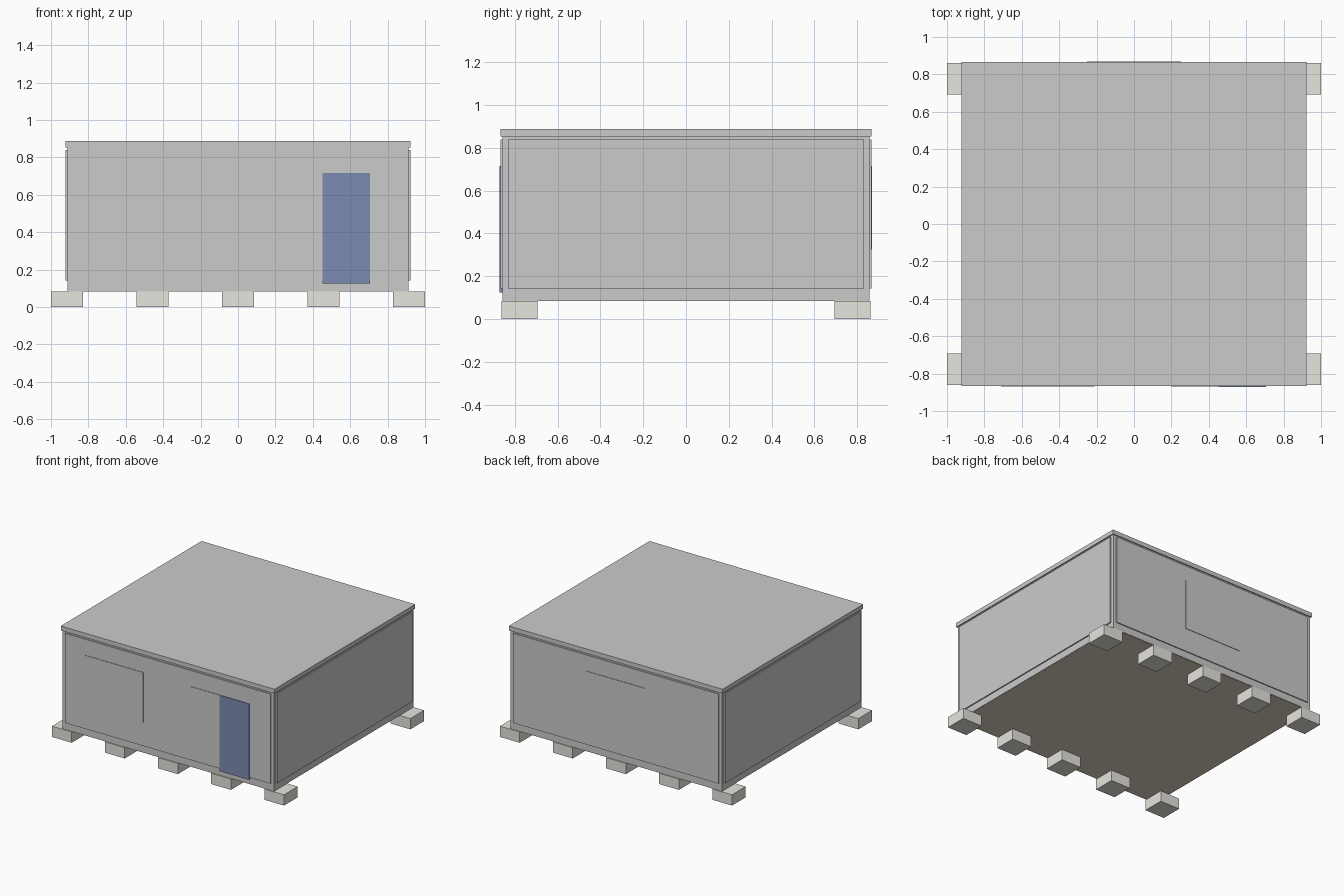
import bpy

if "Cube" in bpy.data.objects:
    bpy.data.objects.remove(bpy.data.objects["Cube"])


def material(name, color):
    m = bpy.data.materials.new(name)
    m.diffuse_color = (*color, 1)
    m.use_nodes = True
    m.node_tree.nodes["Principled BSDF"].inputs["Base Color"].default_value = m.diffuse_color
    return m


def box(name, x, y, z, mat=None):
    """Box given by its (min, max) range on each axis."""
    bpy.ops.mesh.primitive_cube_add(size=1, location=[(a + b) / 2 for a, b in (x, y, z)])
    ob = bpy.context.object
    ob.name = name
    ob.scale = [b - a for a, b in (x, y, z)]
    bpy.ops.object.transform_apply(location=False, rotation=False, scale=True)
    if mat:
        ob.data.materials.append(mat)
    return ob


def span(a, b, sign):
    """Range a..b placed on the positive or negative side of an axis."""
    return tuple(sorted((a * sign, b * sign)))


concrete = material("concrete", (0.8, 0.78, 0.73))
timber = material("timber_floor", (0.75, 0.68, 0.54))
blue = material("door_blue", (0.2, 0.26, 0.44))

FX, FY = 0.912, 0.858          # frame half sizes
PX, PY = 0.921, 0.866          # outer faces of the wall panels
Z0, Z1, Z2, Z3, Z4 = 0.084, 0.142, 0.84, 0.853, 0.887

# Foundation blocks, one row at the front and one at the back
for sy, side in ((-1, "front"), (1, "back")):
    for i in range(5):
        cx = -0.915 + i * 0.4575
        box(f"{side}_block_{i + 1}", (cx - 0.085, cx + 0.085), span(0.693, 0.862, sy), (0, Z0), concrete)

# Floor underside, base frame and roof
box("floor_underside", (-FX + 0.003, FX - 0.003), (-FY + 0.003, FY - 0.003), (Z0, Z0 + 0.004), timber)
box("base_frame", (-FX, FX), (-FY, FY), (Z0 + 0.003, Z1))
box("roof_frame", (-FX, FX), (-FY, FY), (Z2, Z3))
box("roof_slab", (-PX, PX), (-PY, PY), (Z3, Z4))

# Corner posts
for sx, nx in ((-1, "left"), (1, "right")):
    for sy, ny in ((-1, "front"), (1, "back")):
        box(f"{ny}_{nx}_post", span(0.86, FX, sx), span(0.81, FY, sy), (Z1, Z2))

# Wall panels, slightly proud of the frame
for s, nx, ny in ((-1, "left", "front"), (1, "right", "back")):
    box(f"{ny}_wall", (-0.885, 0.885), span(0.83, PY, s), (Z1, Z2))
    box(f"{nx}_wall", span(0.88, PX, s), (-0.832, 0.832), (Z1, Z2))

# Windows and door as thin plates on the walls
W = (0.325, 0.716)
box("front_window_wide", (-0.71, -0.21), (-0.870, -0.85), W)
box("front_window_narrow", (0.2, 0.452), (-0.870, -0.85), W)
box("back_window", (-0.25, 0.25), (0.85, 0.870), W)
box("door", (0.452, 0.705), (-0.8705, -0.85), (0.125, 0.716), blue)
